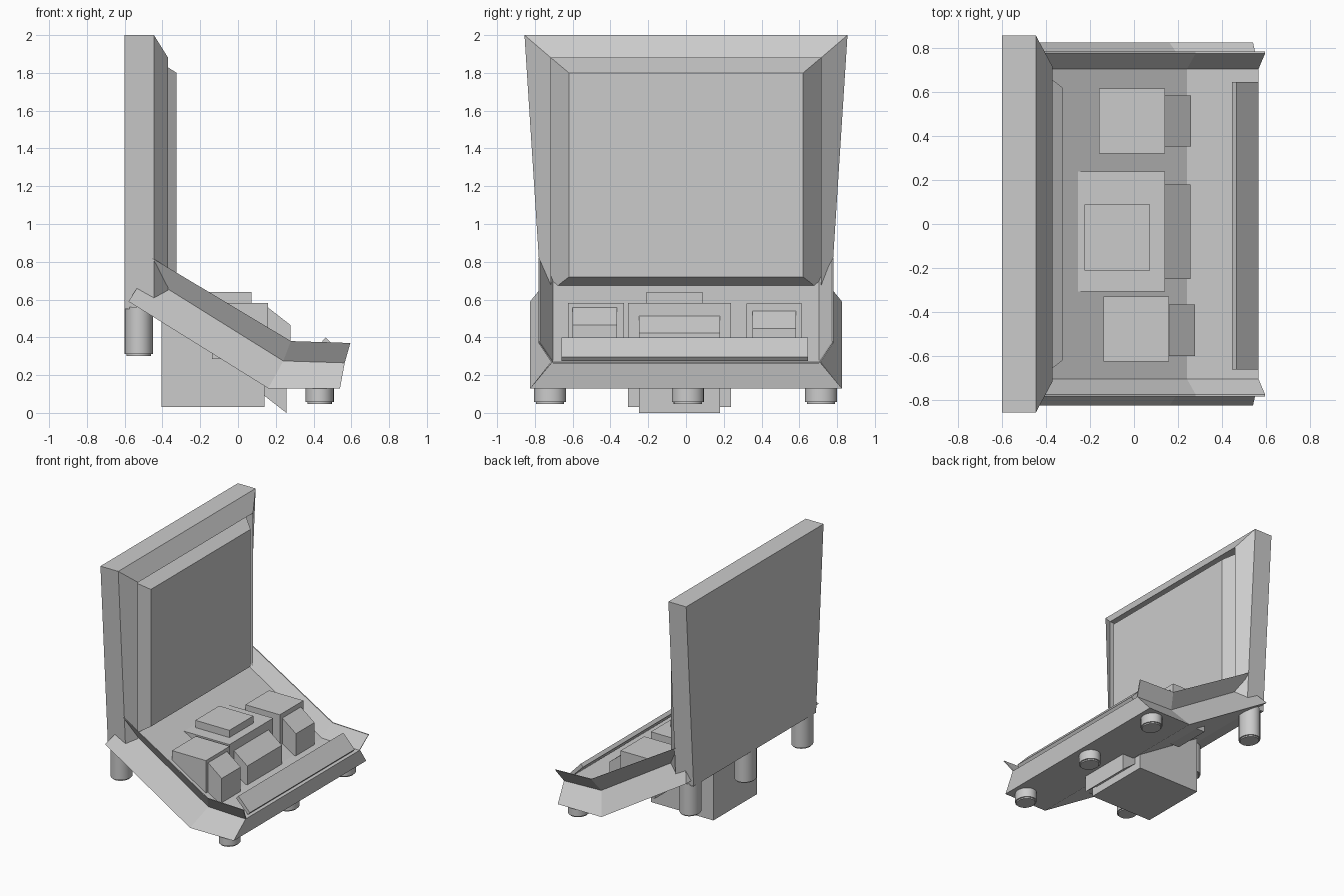
import bpy, bmesh, math
from mathutils import Matrix

if "Cube" in bpy.data.objects:
    bpy.data.objects.remove(bpy.data.objects["Cube"])


def finish(bm, name):
    bmesh.ops.recalc_face_normals(bm, faces=bm.faces)
    me = bpy.data.meshes.new(name)
    bm.to_mesh(me)
    bm.free()
    ob = bpy.data.objects.new(name, me)
    bpy.context.collection.objects.link(ob)
    return ob


def loft(name, rings):
    """Skin a run of equal closed rings and cap both ends."""
    bm = bmesh.new()
    loops = [[bm.verts.new(p) for p in r] for r in rings]
    n = len(loops[0])
    for a, b in zip(loops, loops[1:]):
        for i in range(n):
            j = (i + 1) % n
            bm.faces.new((a[i], a[j], b[j], b[i]))
    bm.faces.new(loops[0])
    bm.faces.new(loops[-1])
    return finish(bm, name)


def prism(name, profile, y0, y1):
    """Extrude an x-z profile between two y values."""
    return loft(name, [[(x, y, z) for x, z in profile] for y in (y0, y1)])


def box(name, x0, x1, y0, y1, z0, z1):
    return prism(name, [(x0, z0), (x1, z0), (x1, z1), (x0, z1)], y0, y1)


def foot(name, x, y, z0, z1):
    bm = bmesh.new()
    bmesh.ops.create_cone(bm, cap_ends=True, segments=24, radius1=1, radius2=1, depth=1,
                          matrix=Matrix.Translation((x, y, (z0 + z1) / 2))
                          @ Matrix.Diagonal((0.075, 0.085, z1 - z0, 1)))
    rim = [e for e in bm.edges if all(v.co.z < z0 + 0.001 for v in e.verts)]
    bmesh.ops.bevel(bm, geom=rim, offset=0.01, segments=2, affect='EDGES')
    ob = finish(bm, name)
    for p in ob.data.polygons:
        p.use_smooth = abs(p.normal.z) < 0.95


# Bent base: deck, underside and V-shaped side rails in one section
top = [(-0.455, 0.82), (0.28, 0.38), (0.595, 0.37)]
crease = [(-0.49, 0.73), (0.24, 0.275), (0.565, 0.265)]
low = [(-0.58, 0.59), (0.16, 0.13), (0.54, 0.13)]
rings = []
for t, c, b in zip(top, crease, low):
    half = [(b, 0.825), (c, 0.712), (t, 0.782), (t, 0.774), (c, 0.703)]
    rings.append([(p[0], y, p[1]) for p, y in half]
                 + [(p[0], -y, p[1]) for p, y in reversed(half)])
loft("base_deck", rings)


# Upright panel: bevelled frame, recess and raised screen
def panel_ring(x, wt, wb, zt, zb):
    return [(x, -wb, zb), (x, wb, zb), (x, wt, zt), (x, -wt, zt)]


loft("back_panel", [
    panel_ring(-0.60, 0.855, 0.762, 2.0, 0.55),
    panel_ring(-0.445, 0.855, 0.762, 2.0, 0.55),
    panel_ring(-0.37, 0.715, 0.715, 1.88, 0.645),
    panel_ring(-0.45, 0.715, 0.715, 1.88, 0.645),
    panel_ring(-0.325, 0.62, 0.62, 1.80, 0.72),
])

# Boxes set into the deck
box("centre_box", -0.405, 0.14, -0.307, 0.238, 0.03, 0.583)
box("centre_box_lid", -0.225, 0.072, -0.21, 0.088, 0.345, 0.64)
box("side_box_left", -0.138, 0.158, -0.625, -0.328, 0.285, 0.583)
box("side_box_right", -0.16, 0.14, 0.32, 0.615, 0.28, 0.578)


# Slanted blocks in front of the boxes
def slant(name, x, y0, y1, z0, z1):
    d, drop = 0.118, 0.092
    prism(name, [(x, z0), (x + d, z0 - drop), (x + d, z1 - drop), (x, z1)], y0, y1)


slant("centre_slant_block", 0.138, -0.25, 0.18, 0.092, 0.515)
slant("left_slant_block", 0.16, -0.60, -0.365, 0.25, 0.557)
slant("right_slant_block", 0.14, 0.352, 0.583, 0.25, 0.54)

# Tilted bar along the front edge
prism("front_bar", [(0.465, 0.40), (0.565, 0.295), (0.548, 0.275), (0.445, 0.378)], -0.66, 0.645)

# Round feet
for i, y in enumerate((-0.72, 0.01, 0.715)):
    foot(f"front_foot_{i}", 0.432, y, 0.047, 0.14)
    foot(f"rear_foot_{i}", -0.525, y * 0.97, 0.302, 0.56)
